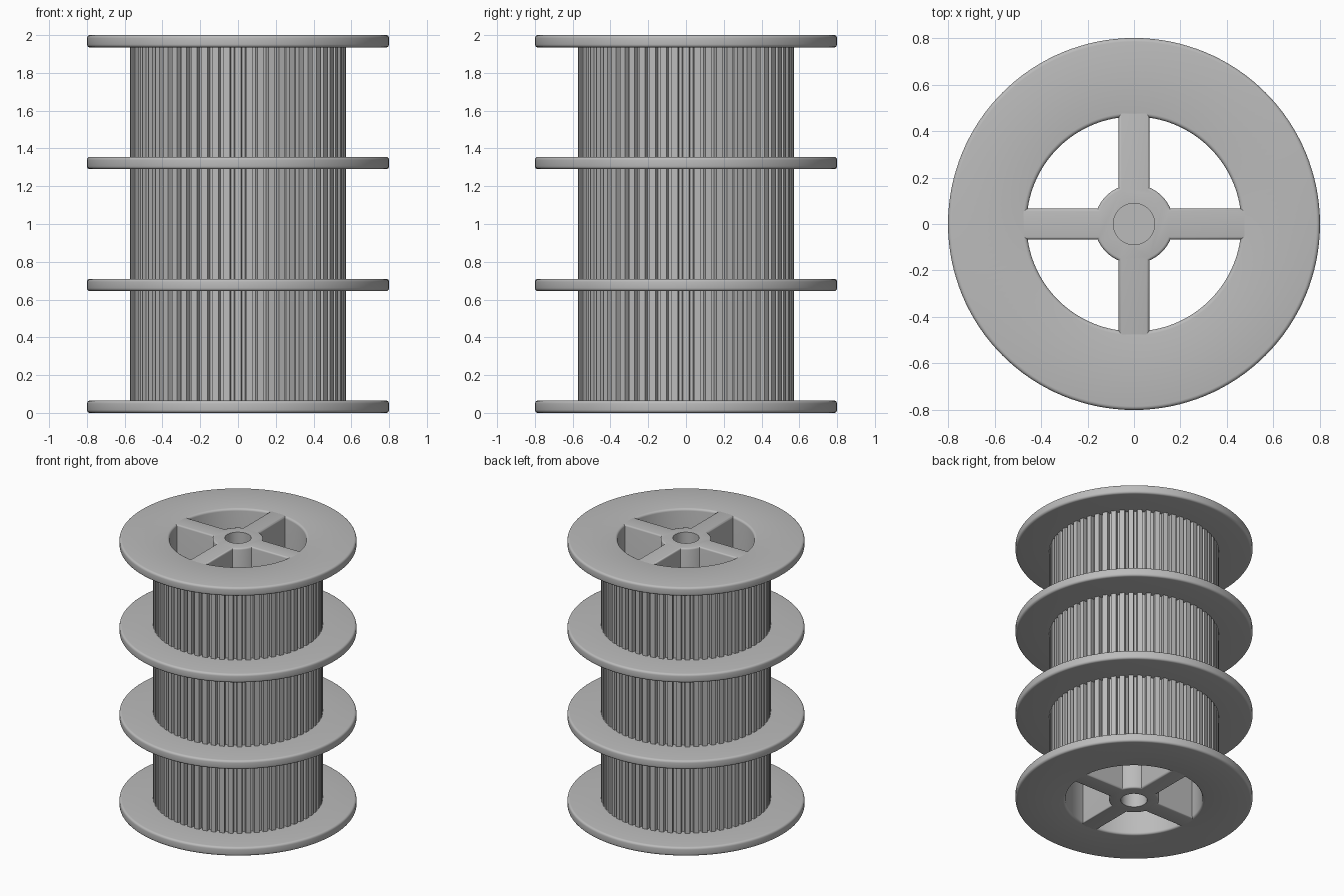
import bpy, bmesh, math
from math import sin, cos, pi, asin

old = bpy.data.objects.get("Cube")
if old:
    bpy.data.objects.remove(old, do_unlink=True)

grey = bpy.data.materials.new("plain grey")
grey.use_nodes = True
COLOUR = (0.5, 0.5, 0.5, 1)
grey.diffuse_color = COLOUR
grey.node_tree.nodes["Principled BSDF"].inputs["Base Color"].default_value = COLOUR

HEIGHT, FLANGE_R, FLANGE_T = 2.0, 0.80, 0.065
BORE_R, CORE_R = 0.462, 0.53
TOOTH_R, ROOT_R, TEETH = 0.573, 0.545, 60
SPOKE_W, HUB_R, HOLE_R = 0.066, 0.17, 0.089
ROUND = 0.016


def finish(name, bm, angle=35):
    bmesh.ops.recalc_face_normals(bm, faces=bm.faces)
    mesh = bpy.data.meshes.new(name)
    bm.to_mesh(mesh)
    bm.free()
    mesh.materials.append(grey)
    ob = bpy.data.objects.new(name, mesh)
    bpy.context.collection.objects.link(ob)
    bpy.ops.object.select_all(action='DESELECT')
    ob.select_set(True)
    bpy.context.view_layer.objects.active = ob
    bpy.ops.object.shade_smooth_by_angle(angle=math.radians(angle))
    return ob


def corner(cr, cz, start):
    """Quarter round in the radius/height plane, turning anticlockwise."""
    return [(cr + ROUND * cos(start + i * pi / 8), cz + ROUND * sin(start + i * pi / 8))
            for i in range(5)]


def lathe(bm, profile, steps=128):
    rings = [[bm.verts.new((r * cos(2 * pi * s / steps), r * sin(2 * pi * s / steps), z))
              for r, z in profile] for s in range(steps)]
    n = len(profile)
    for s in range(steps):
        a, b = rings[s], rings[(s + 1) % steps]
        for i in range(n):
            j = (i + 1) % n
            bm.faces.new((a[i], b[i], b[j], a[j]))


# Hollow drum with four rounded flanges, turned as one section
profile = corner(BORE_R + ROUND, ROUND, pi)
for k in range(4):
    z0 = k * (HEIGHT - FLANGE_T) / 3
    z1 = z0 + FLANGE_T
    if k > 0:
        profile.append((CORE_R, z0))
    profile += corner(FLANGE_R - ROUND, z0 + ROUND, -pi / 2)
    profile += corner(FLANGE_R - ROUND, z1 - ROUND, 0)
    if k < 3:
        profile.append((CORE_R, z1))
profile += corner(BORE_R + ROUND, HEIGHT - ROUND, pi / 2)
bm = bmesh.new()
lathe(bm, profile)
finish("flanged_drum", bm)

# Toothed sleeve around the drum
bm = bmesh.new()
pitch = 2 * pi / TEETH
outline = [(r, (t + f) * pitch) for t in range(TEETH)
           for f, r in ((-0.28, TOOTH_R), (0.28, TOOTH_R), (0.36, ROOT_R), (0.64, ROOT_R))]
low, high = [[bm.verts.new((r * cos(a), r * sin(a), z)) for r, a in outline]
             for z in (FLANGE_T / 2, HEIGHT - FLANGE_T / 2)]
for i in range(len(outline)):
    j = (i + 1) % len(outline)
    bm.faces.new((low[i], low[j], high[j], high[i]))
finish("toothed_sleeve", bm, 20)

# Hub and four full-height webs from one cross-shaped outline
bm = bmesh.new()
outline = []
a0 = asin(SPOKE_W / HUB_R)
for k in range(4):
    turn = k * pi / 2
    end = BORE_R + 0.025
    for x, y in ((end, -SPOKE_W), (end, SPOKE_W)):
        outline.append((x * cos(turn) - y * sin(turn), x * sin(turn) + y * cos(turn)))
    for i in range(13):
        a = turn + a0 + (pi / 2 - 2 * a0) * i / 12
        outline.append((HUB_R * cos(a), HUB_R * sin(a)))
base = bm.faces.new([bm.verts.new((x, y, 0)) for x, y in outline])
grown = bmesh.ops.extrude_face_region(bm, geom=[base], use_keep_orig=True)
bmesh.ops.translate(bm, vec=(0, 0, HEIGHT),
                    verts=[v for v in grown["geom"] if isinstance(v, bmesh.types.BMVert)])
bmesh.ops.recalc_face_normals(bm, faces=bm.faces)
rims = [e for e in bm.edges if abs(e.verts[0].co.z - e.verts[1].co.z) < 0.001]
bmesh.ops.bevel(bm, geom=rims, offset=0.012, segments=3, profile=0.5, affect='EDGES')
hub = finish("hub_and_webs", bm)

# Blind shaft holes at both ends of the hub
for z in (0, HEIGHT):
    bm = bmesh.new()
    bmesh.ops.create_cone(bm, cap_ends=True, segments=48, radius1=HOLE_R, radius2=HOLE_R, depth=0.6)
    bmesh.ops.translate(bm, verts=bm.verts, vec=(0, 0, z))
    cutter = finish("hole_cutter", bm)
    cutter.hide_render = True
    cut = hub.modifiers.new("shaft hole", 'BOOLEAN')
    cut.operation, cut.solver, cut.object = 'DIFFERENCE', 'EXACT', cutter
    bpy.context.view_layer.objects.active = hub
    bpy.ops.object.modifier_apply(modifier=cut.name)
    bpy.data.objects.remove(cutter, do_unlink=True)
bpy.ops.object.select_all(action='DESELECT')
hub.select_set(True)
bpy.context.view_layer.objects.active = hub
bpy.ops.object.shade_smooth_by_angle(angle=math.radians(35))
